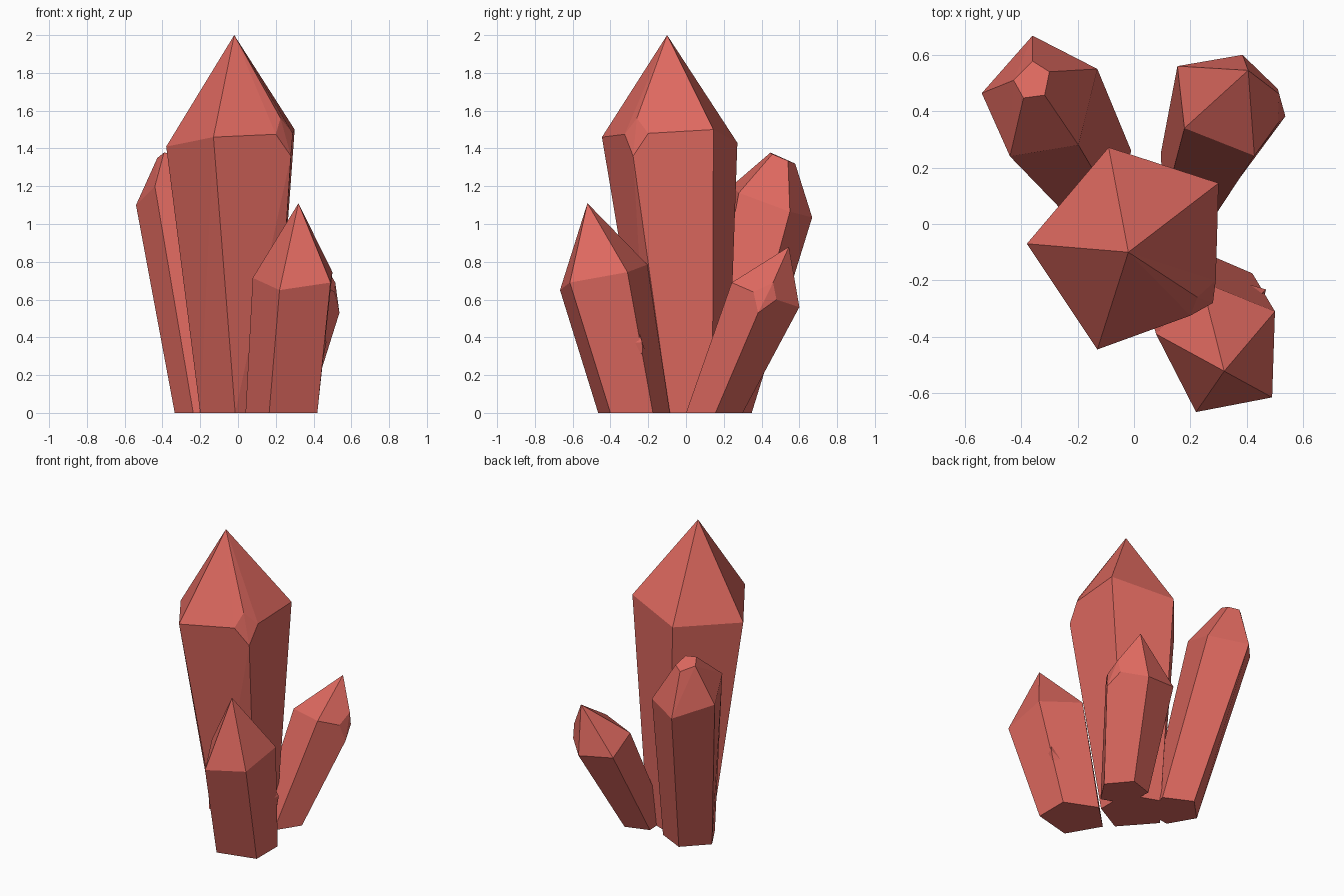
import bpy, bmesh, math

if "Cube" in bpy.data.objects:
    bpy.data.objects.remove(bpy.data.objects["Cube"])

red = bpy.data.materials.new("crystal_red")
red.diffuse_color = (0.73, 0.14, 0.115, 1)
red.use_nodes = True
red.node_tree.nodes["Principled BSDF"].inputs["Base Color"].default_value = red.diffuse_color


def crystal(name, base, shoulder, tip, base_z=0.0):
    """Faceted crystal: flat base outline, shoulder corners and tip joined by a hull."""
    bm = bmesh.new()
    for x, y in base:
        bm.verts.new((x, y, base_z))
    for p in shoulder + tip:
        bm.verts.new(p)
    hull = bmesh.ops.convex_hull(bm, input=bm.verts[:])
    spare = {v for v in hull["geom_interior"] + hull["geom_unused"]
             if isinstance(v, bmesh.types.BMVert)}
    bmesh.ops.delete(bm, geom=list(spare), context='VERTS')
    # merge hull triangles into clean flat facets
    bmesh.ops.dissolve_limit(bm, angle_limit=math.radians(5),
                             verts=bm.verts[:], edges=bm.edges[:])
    bmesh.ops.recalc_face_normals(bm, faces=bm.faces[:])
    mesh = bpy.data.meshes.new(name)
    bm.to_mesh(mesh)
    bm.free()
    mesh.materials.append(red)
    obj = bpy.data.objects.new(name, mesh)
    bpy.context.collection.objects.link(obj)
    return obj


# Tall central crystal, one shoulder corner chipped into a small facet
crystal("main_crystal",
        base=[(-.20, .01), (-.015, -.20), (.19, -.088), (.19, .14), (-.03, .222)],
        shoulder=[(-.38, -.07, 1.41), (-.13, -.445, 1.46), (.30, .145, 1.50),
                  (-.09, .272, 1.43),
                  (.20, -.325, 1.475), (.28, -.28, 1.36), (.29, -.20, 1.48), (.225, -.26, 1.56)],
        tip=[(-.02, -.10, 2.0)])

# Front right crystal
crystal("front_right_crystal",
        base=[(.04, -.25), (.165, -.465), (.42, -.40), (.42, -.175), (.21, -.085)],
        shoulder=[(.078, -.39, .715), (.22, -.667, .65), (.49, -.615, .69),
                  (.50, -.31, .745), (.24, -.205, .785)],
        tip=[(.32, -.522, 1.11)])

# Back left crystal with a cut-off sloping tip
crystal("back_left_crystal",
        base=[(-.335, .20), (-.237, .03), (-.064, .055), (-.01, .26), (-.19, .348)],
        shoulder=[(-.54, .464, 1.10), (-.44, .24, 1.20), (-.197, .28, 1.165),
                  (-.13, .55, 1.065), (-.36, .668, 1.035)],
        tip=[(-.36, .578, 1.32), (-.30, .54, 1.335), (-.317, .457, 1.37),
             (-.392, .447, 1.378), (-.427, .51, 1.35)])

# Back right leaning crystal with a chipped corner
crystal("back_right_crystal",
        base=[(.25, .30), (.37, .156), (.268, 0), (.105, .06), (.095, .25)],
        shoulder=[(.385, .60, .56), (.427, .242, .69), (.179, .34, .67), (.154, .56, .59),
                  (.515, .461, .69), (.51, .357, .64), (.537, .382, .53), (.51, .479, .60)],
        tip=[(.405, .545, .88)])

# Tiny spur poking out of the front right crystal
crystal("small_spur",
        base=[(.38, -.28), (.41, -.22), (.36, -.20)],
        shoulder=[(.455, -.29, .37), (.45, -.25, .43), (.455, -.23, .31)],
        tip=[(.468, -.232, .375)], base_z=.28)
